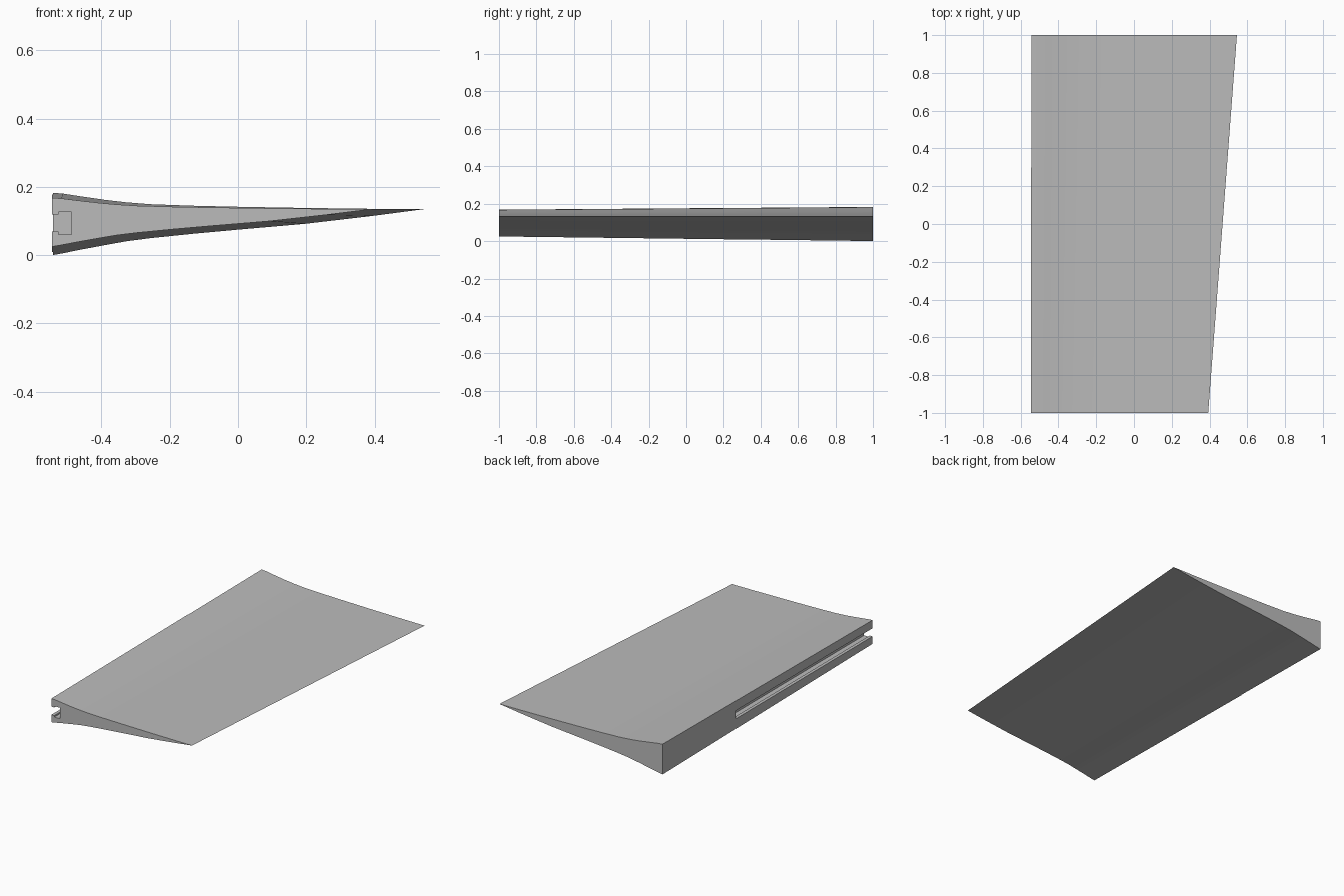
import bpy
import bmesh

cube = bpy.data.objects.get("Cube")
if cube:
    bpy.data.objects.remove(cube, do_unlink=True)

grey = bpy.data.materials.new("plain grey")
grey.use_nodes = True
colour = (0.5, 0.5, 0.5, 1)
grey.diffuse_color = colour
grey.node_tree.nodes["Principled BSDF"].inputs["Base Color"].default_value = colour

LEAD, TIP_Z = -0.545, 0.135   # thick edge x, thin edge height


def prism(name, front, back, y0, y1):
    """Solid between two matching x-z outlines."""
    bm = bmesh.new()
    a = [bm.verts.new((x, y0, z)) for x, z in front]
    b = [bm.verts.new((x, y1, z)) for x, z in back]
    bm.faces.new(a)
    bm.faces.new(b)
    n = len(a)
    for i in range(n):
        j = (i + 1) % n
        bm.faces.new((a[i], a[j], b[j], b[i]))
    bmesh.ops.recalc_face_normals(bm, faces=bm.faces)
    mesh = bpy.data.meshes.new(name)
    bm.to_mesh(mesh)
    bm.free()
    mesh.materials.append(grey)
    obj = bpy.data.objects.new(name, mesh)
    bpy.context.collection.objects.link(obj)
    return obj


# Concave wedge section: chord fraction and height above or below the thin edge
top = [(0, .048), (.03, .0455), (.08, .037), (.144, .027), (.2, .020), (.264, .0145),
       (.38, .010), (.5, .007), (.68, .0035), (.86, .001)]
bottom = [(.86, -.020), (.68, -.043), (.5, -.060), (.38, -.072), (.264, -.085),
          (.2, -.094), (.144, -.105), (.08, -.118), (.03, -.129), (0, -.135)]


def section(chord, up, down):
    outline = top + [(1, 0)] + bottom
    return [(LEAD + t * chord, TIP_Z + h * (up if h > 0 else down)) for t, h in outline]


panel = prism("tapered_panel", section(.938, .69, .815), section(1.09, 1, 1), -1, 1)

# T-shaped slot in the thick edge, and the slightly recessed edge behind it
slot = [(-.6, .07), (-.526, .07), (-.526, .061), (-.488, .061),
        (-.488, .127), (-.526, .127), (-.526, .119), (-.6, .119)]
trim = [(-.6, -.1), (-.5425, -.1), (-.5425, .3), (-.6, .3)]
cutters = [prism("slot_cutter", slot, slot, -1.1, .3),
           prism("edge_cutter", trim, trim, .3, 1.1)]

bpy.ops.object.select_all(action='DESELECT')
panel.select_set(True)
bpy.context.view_layer.objects.active = panel
for cutter in cutters:
    cutter.hide_render = True
    mod = panel.modifiers.new(cutter.name, 'BOOLEAN')
    mod.operation = 'DIFFERENCE'
    mod.solver = 'EXACT'
    mod.object = cutter
    bpy.ops.object.modifier_apply(modifier=mod.name)
    bpy.data.objects.remove(cutter, do_unlink=True)

bpy.ops.object.shade_smooth_by_angle(angle=0.4)
